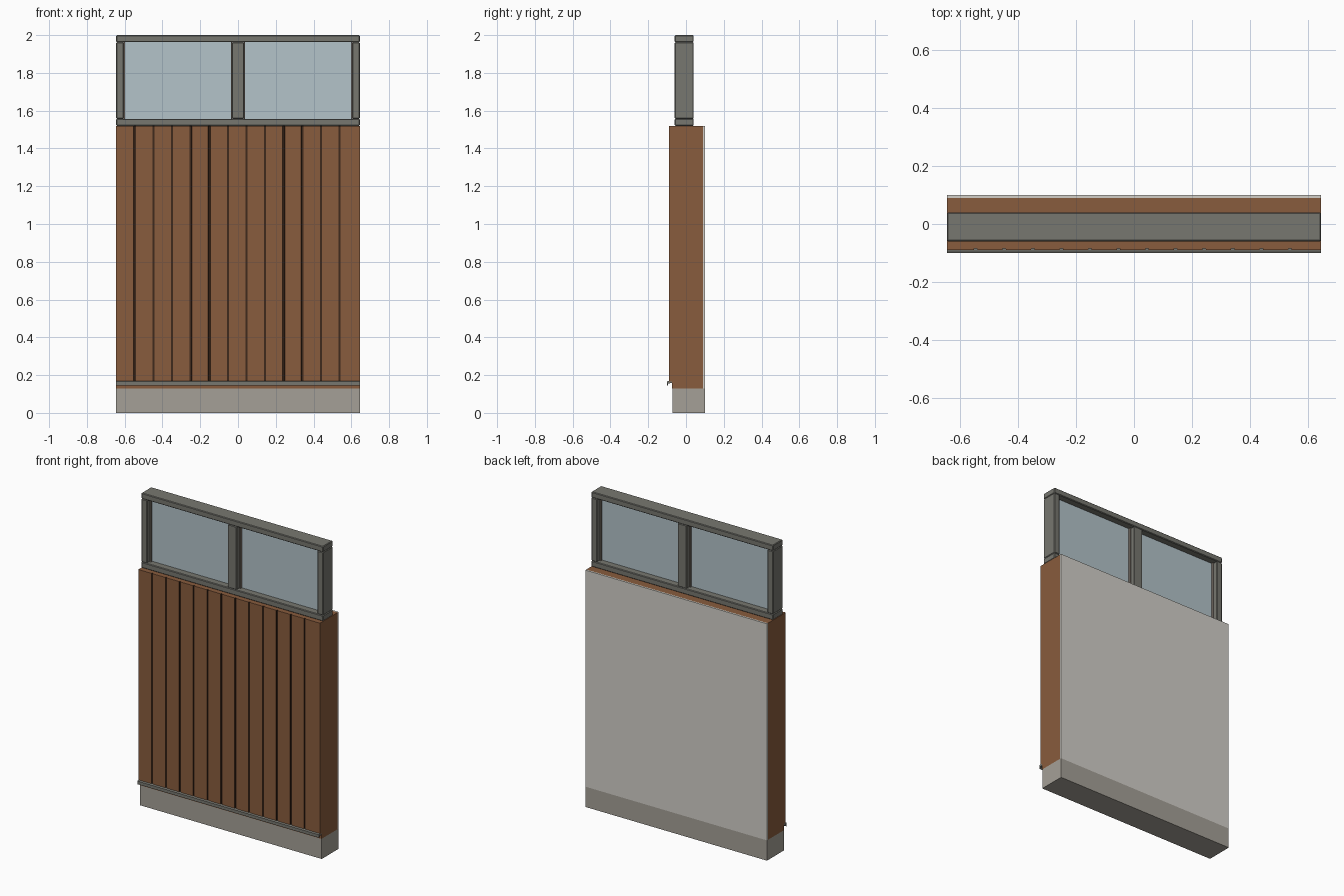
import bpy, bmesh

if "Cube" in bpy.data.objects:
    bpy.data.objects.remove(bpy.data.objects["Cube"])

HALF = 0.645


def mat(name, r, g, b):
    def lin(c):
        c /= 255
        return c / 12.92 if c <= 0.04045 else ((c + 0.055) / 1.055) ** 2.4
    m = bpy.data.materials.new(name)
    m.diffuse_color = (lin(r), lin(g), lin(b), 1)
    m.use_nodes = True
    m.node_tree.nodes["Principled BSDF"].inputs["Base Color"].default_value = m.diffuse_color
    return m


TIMBER = mat("brown timber", 137, 92, 61)
GROOVE = mat("dark groove", 62, 41, 28)
CONCRETE = mat("concrete", 165, 160, 151)
PLASTER = mat("pale plaster", 211, 208, 201)
FRAME = mat("grey frame", 119, 119, 112)
BEAD = mat("warm grey bead", 135, 125, 115)
GLASS = mat("pale blue glass", 180, 196, 202)


def finish(name, bm, *mats):
    bmesh.ops.recalc_face_normals(bm, faces=bm.faces)
    me = bpy.data.meshes.new(name)
    bm.to_mesh(me)
    bm.free()
    for m in mats:
        me.materials.append(m)
    ob = bpy.data.objects.new(name, me)
    bpy.context.collection.objects.link(ob)
    return ob


def box(name, x, y, z, m, bevel=0):
    bm = bmesh.new()
    bmesh.ops.create_cube(bm, size=1)
    for v in bm.verts:
        for i, (a, b) in enumerate((x, y, z)):
            v.co[i] = (a + b) / 2 + v.co[i] * (b - a)
    if bevel:
        bmesh.ops.bevel(bm, geom=bm.edges[:], offset=bevel, segments=1,
                        affect='EDGES')
    return finish(name, bm, m)


def prism(name, pts, offset, *mats):
    """Extrude a closed 3D outline along offset."""
    bm = bmesh.new()
    f = bm.faces.new([bm.verts.new(p) for p in pts])
    ext = bmesh.ops.extrude_face_region(bm, geom=[f])
    bmesh.ops.translate(bm, vec=offset,
                        verts=[g for g in ext["geom"] if isinstance(g, bmesh.types.BMVert)])
    return finish(name, bm, *mats)


# Wall layers
X = (-HALF, HALF)
box("concrete_plinth", X, (-0.072, 0.10), (0, 0.13), CONCRETE)
box("wall_core", X, (-0.075, 0.09), (0.13, 1.52), TIMBER)
box("inner_plaster", X, (0.09, 0.10), (0.13, 1.52), PLASTER)

# Vertical board cladding: one grooved profile, groove walls and floors dark
FRONT, FLOOR, Z0 = -0.09, -0.084, 0.165
pts = [(-HALF, -0.075, Z0), (-HALF, FRONT, Z0)]
for i in range(12):
    gx = -0.546 + i * 0.0985
    pts += [(gx - 0.006, FRONT, Z0), (gx - 0.005, FLOOR, Z0),
            (gx + 0.005, FLOOR, Z0), (gx + 0.006, FRONT, Z0)]
pts += [(HALF, FRONT, Z0), (HALF, -0.075, Z0)]
clad = prism("board_cladding", pts, (0, 0, 1.52 - Z0), TIMBER, GROOVE)
for p in clad.data.polygons:
    c = p.center
    if abs(p.normal.z) < 0.5 and abs(c.x) < HALF - 0.01 and FRONT + 0.001 < c.y < -0.08:
        p.material_index = 1

# Drip flashing along the bottom of the boards
drip = [(-0.075, 0.17), (-0.092, 0.17), (-0.10, 0.166), (-0.10, 0.146),
        (-0.094, 0.146), (-0.094, 0.156), (-0.075, 0.158)]
prism("drip_flashing", [(-HALF, y, z) for y, z in drip], (2 * HALF, 0, 0), FRAME)

# Window frame
FY = (-0.06, 0.04)
B = 0.004
box("bottom_rail", X, FY, (1.52, 1.557), FRAME, B)
box("top_rail", X, FY, (1.963, 2.0), FRAME, B)
PZ = (1.557, 1.963)
box("mullion", (-0.032, 0.032), FY, PZ, FRAME, B)
for s, side in ((-1, "left"), (1, "right")):
    def span(a, b):
        return tuple(sorted((s * a, s * b)))
    box(side + "_post", span(0.605, HALF), FY, PZ, FRAME, B)
    box(side + "_glass", span(0.032, 0.605), (-0.016, -0.004), PZ, GLASS)
    # Glazing beads either side of the pane
    box(side + "_outer_bead", span(0.598, 0.606), (-0.03, 0.01), PZ, BEAD)
    box(side + "_inner_bead", span(0.031, 0.038), (-0.03, 0.01), PZ, BEAD)
